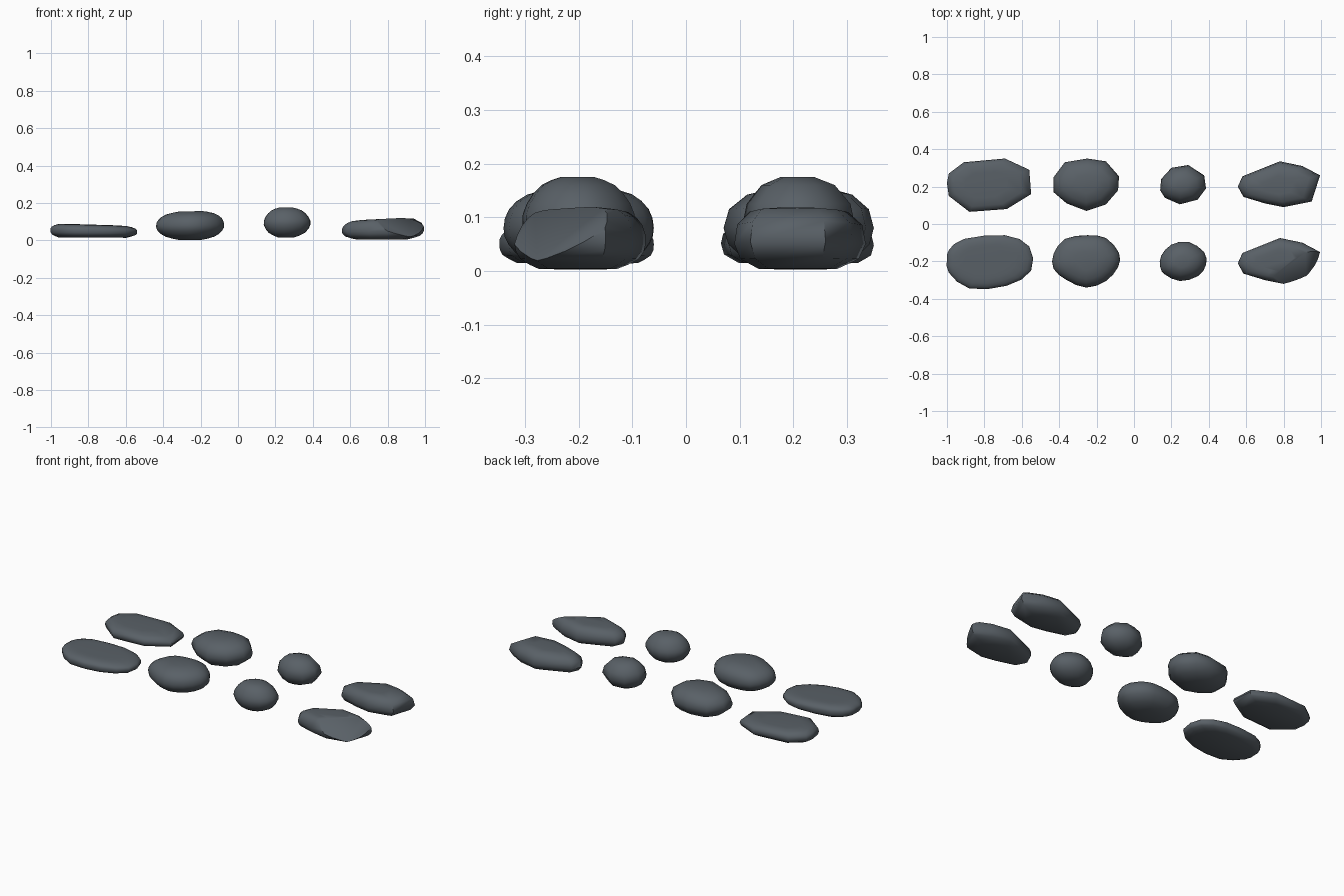
import bpy
import bmesh
from math import radians
from mathutils import Vector

old = bpy.data.objects.get("Cube")
if old:
    bpy.data.objects.remove(old, do_unlink=True)

slate = bpy.data.materials.new("slate_grey")
slate.use_nodes = True
COLOUR = (0.10, 0.118, 0.135, 1)
slate.diffuse_color = COLOUR
slate.node_tree.nodes["Principled BSDF"].inputs["Base Color"].default_value = COLOUR


def refine(points, closed):
    """Insert a smooth in-between point on every span of a path."""
    pts = [Vector(p) for p in points]
    n = len(pts)

    def at(i):
        return pts[i % n] if closed else pts[max(0, min(n - 1, i))]

    result = []
    for i in range(n if closed else n - 1):
        result.append(at(i))
        result.append((9 * (at(i) + at(i + 1)) - at(i - 1) - at(i + 2)) / 16)
    if not closed:
        result.append(pts[-1])
    return result


def make_stone(name, outline, layers, tilt, shift, facet=None):
    """Stack scaled copies of an outline and cap both ends."""
    bm = bmesh.new()
    outline = [Vector(p) for p in outline]
    centre = sum(outline, Vector((0, 0))) / len(outline)
    top = layers[-1][1]
    rings = []
    for scale, z in layers:
        ring = []
        for p in outline:
            q = centre + (p - centre) * scale
            lean = tilt * (q.x - centre.x) * z / top
            ring.append(bm.verts.new((q.x, q.y + shift, z + lean)))
        rings.append(ring)
    for low, high in zip(rings, rings[1:]):
        for i in range(len(low)):
            j = (i + 1) % len(low)
            bm.faces.new((low[i], low[j], high[j], high[i]))
    bm.faces.new(rings[0][::-1])
    bm.faces.new(rings[-1])

    # Chipped corner
    if facet:
        a, b, c = (Vector(p) for p in facet)
        normal = (b - a).cross(c - a)
        if normal.z < 0:
            normal.negate()
        geom = bm.verts[:] + bm.edges[:] + bm.faces[:]
        cut = bmesh.ops.bisect_plane(bm, geom=geom, plane_co=a, plane_no=normal,
                                     clear_outer=True)
        rim = [e for e in cut["geom_cut"] if isinstance(e, bmesh.types.BMEdge)]
        bmesh.ops.holes_fill(bm, edges=rim)

    bmesh.ops.recalc_face_normals(bm, faces=bm.faces[:])
    mesh = bpy.data.meshes.new(name)
    bm.to_mesh(mesh)
    bm.free()
    mesh.materials.append(slate)
    obj = bpy.data.objects.new(name, mesh)
    bpy.context.collection.objects.link(obj)
    bpy.ops.object.select_all(action="DESELECT")
    obj.select_set(True)
    bpy.context.view_layer.objects.active = obj
    bpy.ops.object.shade_smooth_by_angle(angle=radians(50))


# Each stone: plan outline, (scale, height) layers, lean along x
STONES = {
    "flat_stone": (
        [(-1, .22), (-.99, .15), (-.88, .065), (-.68, .08), (-.55, .16),
         (-.56, .29), (-.69, .35), (-.91, .33), (-.99, .27)],
        [(.78, .015), (.96, .03), (1, .05), (.97, .068), (.8, .082), (.5, .085)],
        -.03),
    "oval_stone": (
        [(-.43, .17), (-.36, .11), (-.255, .07), (-.15, .105), (-.085, .18),
         (-.08, .255), (-.15, .335), (-.25, .35), (-.37, .33), (-.43, .25)],
        [(.35, .003), (.72, .02), (.94, .05), (1, .08), (.93, .115),
         (.7, .142), (.35, .155)],
        .03),
    "round_stone": (
        [(.14, .18), (.165, .14), (.245, .105), (.34, .13), (.385, .19),
         (.375, .26), (.29, .315), (.2, .3), (.145, .24)],
        [(.35, .016), (.77, .04), (1, .085), (.92, .125), (.65, .16), (.3, .175)],
        0),
    "pointed_stone": (
        [(.555, .2), (.585, .145), (.7, .11), (.8, .09), (.95, .12),
         (.995, .26), (.9, .31), (.78, .335), (.58, .255)],
        [(.6, .004), (.9, .022), (1, .05), (.95, .085), (.75, .109), (.4, .114)],
        .05),
}
CHIP = [(.79, -.3, .07), (.86, -.19, .118), (.98, -.145, .09)]

for name, (outline, layers, tilt) in STONES.items():
    # Coarse stone in the back row
    make_stone(name + "_back", outline, layers, tilt, 0)
    # Finer copy in the front row; the pointed one keeps its corners
    pointed = name == "pointed_stone"
    fine = outline if pointed else refine(outline, True)
    make_stone(name + "_front", fine, refine(layers, False), tilt, -.41,
               CHIP if pointed else None)
